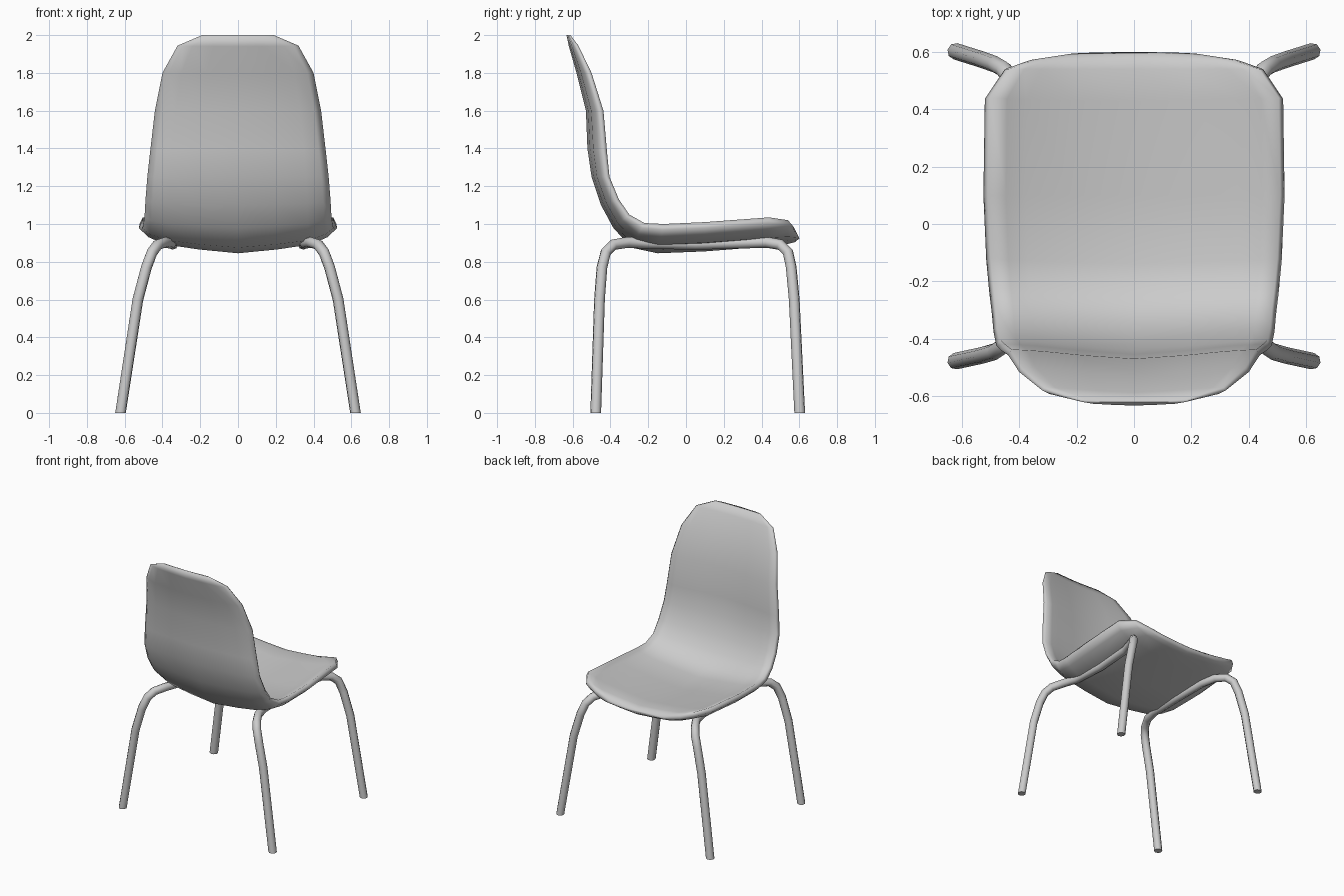
import bpy, bmesh
from mathutils import Vector

if "Cube" in bpy.data.objects:
    bpy.data.objects.remove(bpy.data.objects["Cube"])


def finish(obj, angle):
    bpy.ops.object.select_all(action='DESELECT')
    obj.select_set(True)
    bpy.context.view_layer.objects.active = obj
    bpy.ops.object.shade_smooth_by_angle(angle=angle)


# Shell stations: underside centre (y, z), rim (y, z), half width, thickness as part of lift
stations = [
    (-.633, 2.0, -.612, 2.0, .19, .6),
    (-.62, 1.94, -.57, 1.945, .32, .65),
    (-.58, 1.80, -.50, 1.80, .40, .65),
    (-.53, 1.60, -.437, 1.60, .44, .65),
    (-.522, 1.40, -.418, 1.38, .465, .65),
    (-.50, 1.25, -.405, 1.25, .48, .65),
    (-.45, 1.10, -.355, 1.13, .49, .6),
    (-.385, .98, -.30, 1.05, .495, .55),
    (-.29, .875, -.22, 1.005, .505, .48),
    (-.15, .845, -.12, 1.0, .515, .42),
    (.10, .855, .10, 1.01, .525, .42),
    (.42, .88, .44, 1.035, .52, .43),
    (.54, .895, .54, 1.02, .45, .48),
    (.58, .905, .57, .985, .36, .55),
    (.60, .925, .588, .95, .24, .5),
]
# Half of the cross-section: (fraction of width, fraction of lift), then rim and upper face
under = [(0, 0), (.4, .13), (.75, .3), (.92, .55), (1, .8)]
upper = [(.97, 1), (.85, .4), (.72, .28), (.4, .13), (0, 0)]


def section(t):
    half = under + upper[:1] + [(u, min(f + t, .97)) for u, f in upper[1:]]
    return half + [(-u, f) for u, f in reversed(half[1:-1])]


# One-piece seat and backrest shell, lofted through the stations
bm = bmesh.new()
rings = []
for yo, zo, ye, ze, w, t in stations:
    a, b = Vector((0, yo, zo)), Vector((0, ye, ze))
    rings.append([bm.verts.new(a.lerp(b, f) + Vector((u * w, 0, 0))) for u, f in section(t)])
n = len(rings[0])
for r, s in zip(rings, rings[1:]):
    for i in range(n):
        j = (i + 1) % n
        bm.faces.new((r[i], r[j], s[j], s[i]))
bm.faces.new(rings[0])
bm.faces.new(rings[-1])
bmesh.ops.recalc_face_normals(bm, faces=bm.faces)
mesh = bpy.data.meshes.new("seat_shell")
bm.to_mesh(mesh)
bm.free()
shell = bpy.data.objects.new("seat_shell", mesh)
bpy.context.collection.objects.link(shell)
finish(shell, 3.14)

# Bent tube frames: one leg pair and under-seat rail per side
path = [(.622, -.478, 0), (.53, -.458, .6), (.485, -.445, .77), (.455, -.425, .85),
        (.425, -.385, .89), (.385, -.31, .903), (.355, -.2, .898), (.345, .05, .893),
        (.355, .32, .9), (.385, .43, .903), (.425, .5, .89), (.455, .54, .85),
        (.485, .557, .77), (.53, .573, .6), (.622, .602, 0)]
for name, side in (("right_leg_frame", 1), ("left_leg_frame", -1)):
    curve = bpy.data.curves.new(name, 'CURVE')
    curve.dimensions = '3D'
    curve.bevel_depth = .029
    curve.bevel_resolution = 2
    curve.use_fill_caps = True
    spline = curve.splines.new('POLY')
    spline.points.add(len(path) - 1)
    for p, (x, y, z) in zip(spline.points, path):
        p.co = (x * side, y, z, 1)
    obj = bpy.data.objects.new(name, curve)
    bpy.context.collection.objects.link(obj)
    bpy.ops.object.select_all(action='DESELECT')
    obj.select_set(True)
    bpy.context.view_layer.objects.active = obj
    bpy.ops.object.convert(target='MESH')
    obj = bpy.context.view_layer.objects.active
    # Feet cut level with the floor
    for v in obj.data.vertices:
        if v.co.z < .1:
            v.co.z = 0
    finish(obj, 3.14)
